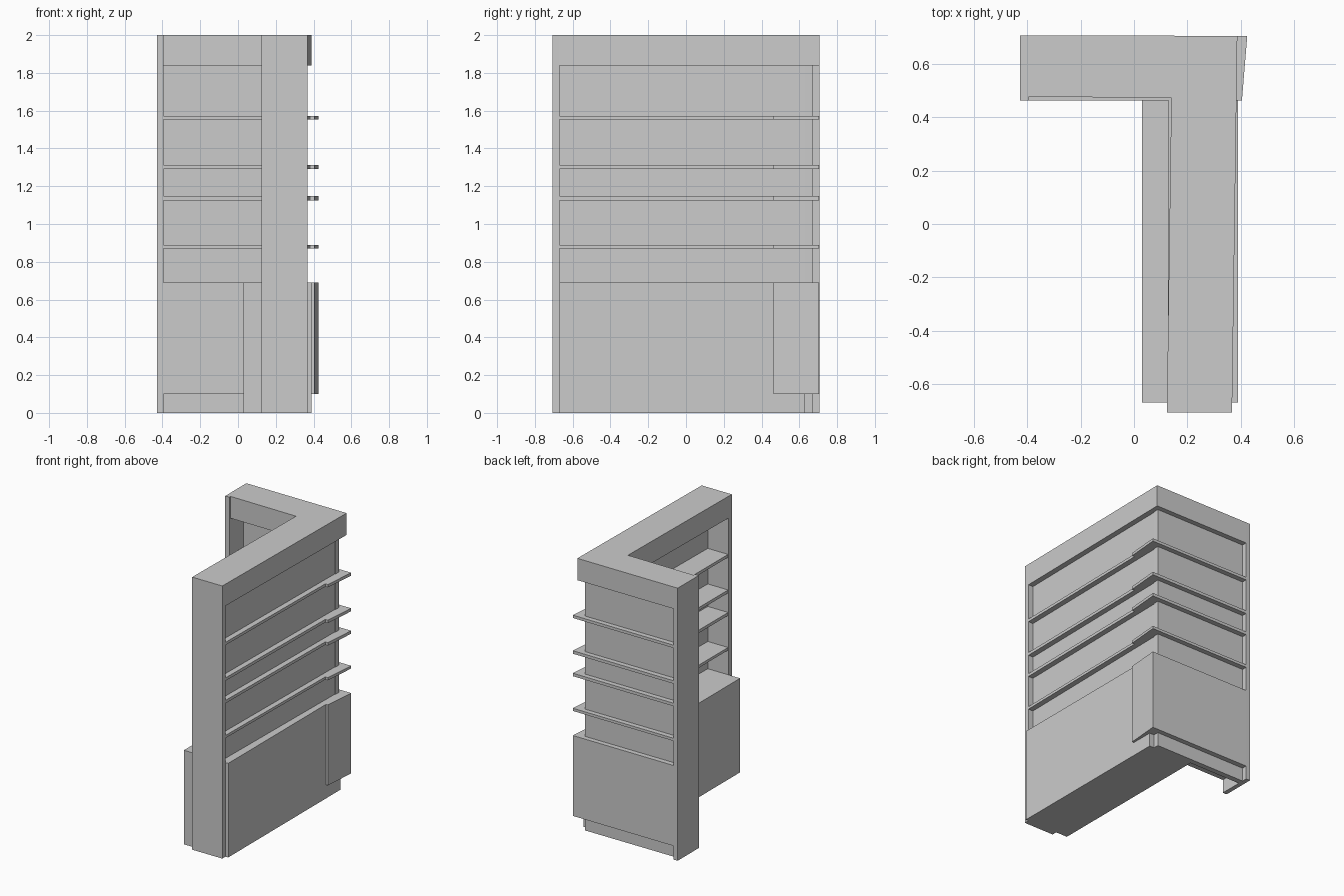
import bpy, bmesh

if "Cube" in bpy.data.objects:
    bpy.data.objects.remove(bpy.data.objects["Cube"])


def prism(name, pts, z0, z1):
    """Extrude a plan outline (counter-clockwise) from z0 to z1."""
    bm = bmesh.new()
    face = bm.faces.new([bm.verts.new((x, y, z0)) for x, y in pts])
    up = bmesh.ops.extrude_face_region(bm, geom=[face])["geom"]
    bmesh.ops.translate(bm, vec=(0, 0, z1 - z0),
                        verts=[v for v in up if isinstance(v, bmesh.types.BMVert)])
    bmesh.ops.recalc_face_normals(bm, faces=bm.faces)
    mesh = bpy.data.meshes.new(name)
    bm.to_mesh(mesh)
    bm.free()
    obj = bpy.data.objects.new(name, mesh)
    bpy.context.collection.objects.link(obj)
    return obj


def box(name, x0, x1, y0, y1, z0, z1):
    return prism(name, [(x0, y0), (x1, y0), (x1, y1), (x0, y1)], z0, z1)


def outer(y):
    """Slightly skewed outer side line of the long wing."""
    return 0.368 + (y + 0.708) * 0.014


def side_strip(name, x0, x1, inset, y0, y1, z0, z1):
    """Long-wing part: x0/x1 inner edge at front/back, outer edge follows the skew."""
    return prism(name, [(x0, y0), (outer(y0) - inset, y0),
                        (outer(y1) - inset, y1), (x1, y1)], z0, z1)


FRONT, BACK, STEP, INNER = -0.708, 0.708, -0.67, 0.463
SHELVES = [(0.87, 0.89), (1.125, 1.147), (1.29, 1.312), (1.552, 1.573)]

# Full-height end panels of both wings
box("long_wing_end_panel", 0.124, 0.368, FRONT, STEP, 0, 2)
box("short_wing_end_panel", -0.428, -0.395, INNER, BACK, 0, 2)

# Recessed back panels behind the shelves
box("short_wing_back_panel", -0.395, 0.352, 0.63, 0.67, 0, 1.84)
side_strip("long_wing_back_panel", 0.292, 0.31, 0.04, STEP, 0.63, 0.69, 1.84)

# Base cabinets: long wing stands on the floor, short wing is raised
box("long_wing_cabinet", 0.03, 0.39, STEP, INNER, 0, 0.69)
box("corner_plinth", 0.03, 0.39, INNER, 0.63, 0, 0.10)


def short_outline(y_back=BACK):
    return [(-0.395, INNER), (0.405, INNER), (0.425, y_back - 0.003), (-0.395, y_back)]


prism("short_wing_cabinet", short_outline(), 0.10, 0.69)

# Shelves on both wings
for i, (z0, z1) in enumerate(SHELVES, 1):
    prism(f"short_wing_shelf_{i}", short_outline(), z0, z1)
    side_strip(f"long_wing_shelf_{i}", 0.127, 0.13, 0, STEP, INNER, z0, z1)

# Cornice, one L-shaped block
prism("cornice", [(0.124, STEP), (outer(STEP), STEP), (outer(BACK), BACK - 0.002),
                  (-0.395, BACK), (-0.395, 0.478), (0.14, 0.473)], 1.84, 2)
